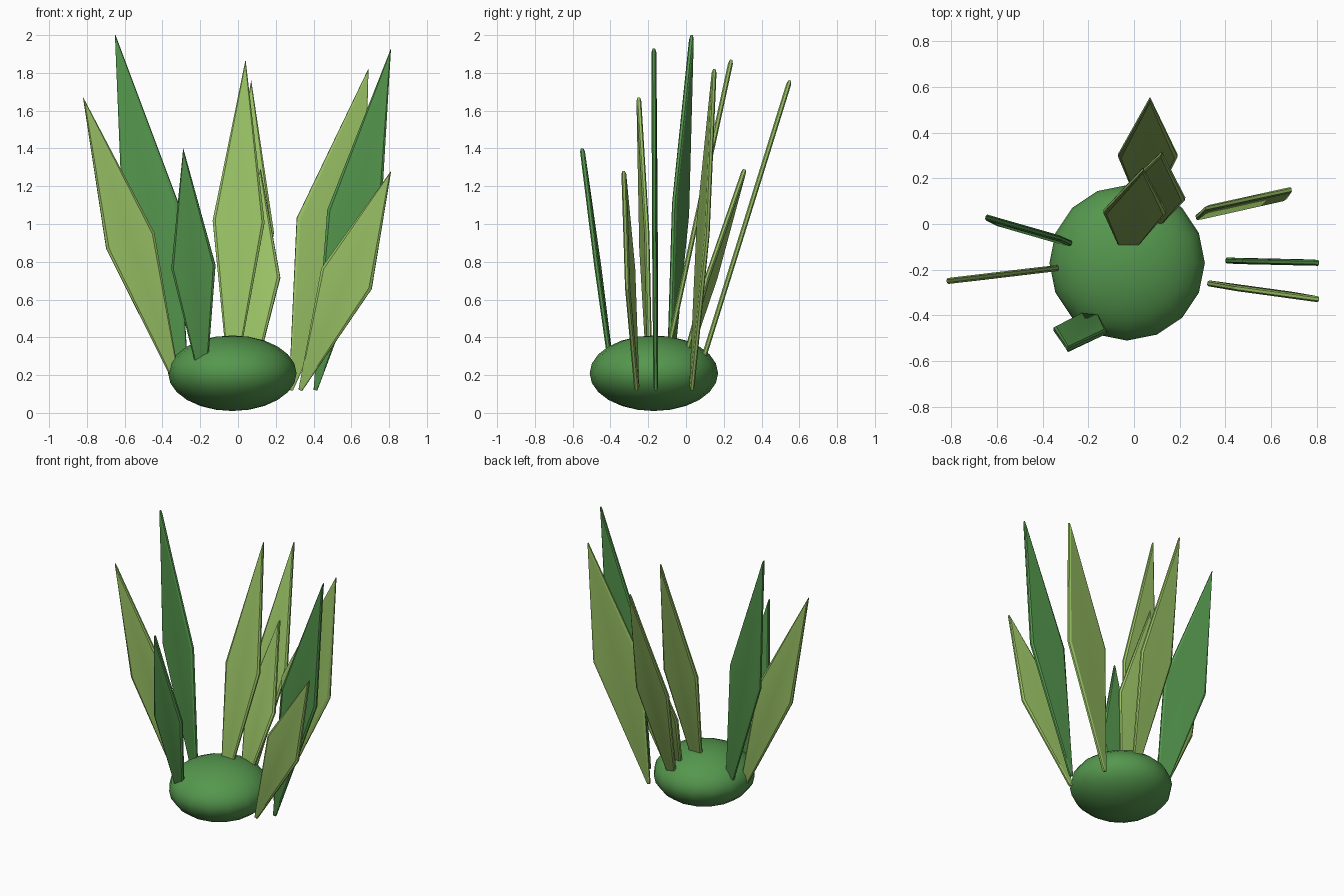
import bpy, bmesh, math
from mathutils import Vector

cube = bpy.data.objects.get("Cube")
if cube:
    bpy.data.objects.remove(cube, do_unlink=True)


def make_material(name, colour):
    m = bpy.data.materials.new(name)
    m.use_nodes = True
    m.diffuse_color = (*colour, 1)
    m.node_tree.nodes["Principled BSDF"].inputs["Base Color"].default_value = (*colour, 1)
    return m


light = make_material("light leaf green", (0.32, 0.54, 0.13))
dark = make_material("deep leaf green", (0.09, 0.31, 0.075))


def smooth(obj, angle):
    bpy.ops.object.select_all(action="DESELECT")
    obj.select_set(True)
    bpy.context.view_layer.objects.active = obj
    bpy.ops.object.shade_smooth_by_angle(angle=math.radians(angle))


# Flattened round bulb
bpy.ops.mesh.primitive_uv_sphere_add(segments=16, ring_count=12, radius=1, location=(-0.03, -0.17, 0.21))
bulb = bpy.context.object
bulb.name = "bulb"
bulb.scale = (0.34, 0.34, 0.2)
bulb.data.materials.append(dark)
smooth(bulb, 60)


# Kite-shaped leaf: a sharp rim between two slightly inset flat faces
def leaf(name, base, tip, width, turn, material, thickness=0.026):
    base, tip = Vector(base), Vector(tip)
    axis = tip - base
    along = axis.normalized()
    heading = Vector((math.cos(math.radians(turn)), math.sin(math.radians(turn)), 0))
    side = (heading - along * heading.dot(along)).normalized()
    normal = side.cross(along)
    outline = [(-0.01, 0), (0.01, 0), (width / 2, 0.51), (0, 1), (-width / 2, 0.51)]

    bm = bmesh.new()

    def ring(offset, inset):
        return [bm.verts.new(base + axis * (0.5 + (t - 0.5) * (1 - inset / 4))
                             + side * s * (1 - inset) + normal * offset)
                for s, t in outline]

    half = thickness / 2
    rings = [ring(-half, 0.1), ring(-half / 2, 0), ring(half / 2, 0), ring(half, 0.1)]
    for lower, upper in zip(rings, rings[1:]):
        for i in range(5):
            j = (i + 1) % 5
            bm.faces.new((lower[i], lower[j], upper[j], upper[i]))
    bm.faces.new(rings[0][::-1])
    bm.faces.new(rings[-1])
    bmesh.ops.recalc_face_normals(bm, faces=bm.faces)
    mesh = bpy.data.meshes.new(name)
    bm.to_mesh(mesh)
    bm.free()
    mesh.materials.append(material)
    obj = bpy.data.objects.new(name, mesh)
    bpy.context.collection.objects.link(obj)
    smooth(obj, 25)


# Leaves fanned around the bulb: base, tip, width, heading, colour
leaf("right_back_leaf", (-0.27, -0.09, 0.12), (-0.65, 0.03, 2.0), 0.31, -14, dark)
leaf("right_leaf", (-0.31, -0.19, 0.12), (-0.82, -0.25, 1.67), 0.27, 7, light)
leaf("right_front_leaf", (-0.18, -0.38, 0.12), (-0.29, -0.55, 1.4), 0.235, -3, dark)
leaf("centre_leaf", (-0.035, -0.14, 0.12), (0.04, 0.24, 1.87), 0.275, 0, light)
leaf("centre_short_leaf", (0.06, -0.05, 0.12), (0.12, 0.31, 1.29), 0.27, -10, light)
leaf("back_leaf", (0.05, 0.04, 0.12), (0.07, 0.55, 1.76), 0.26, 0, light)
leaf("left_back_leaf", (0.28, 0.03, 0.12), (0.69, 0.15, 1.82), 0.37, 8, light)
leaf("left_leaf", (0.41, -0.16, 0.12), (0.81, -0.17, 1.93), 0.29, -1, dark)
leaf("left_front_leaf", (0.33, -0.26, 0.12), (0.81, -0.33, 1.28), 0.29, -7, light)
